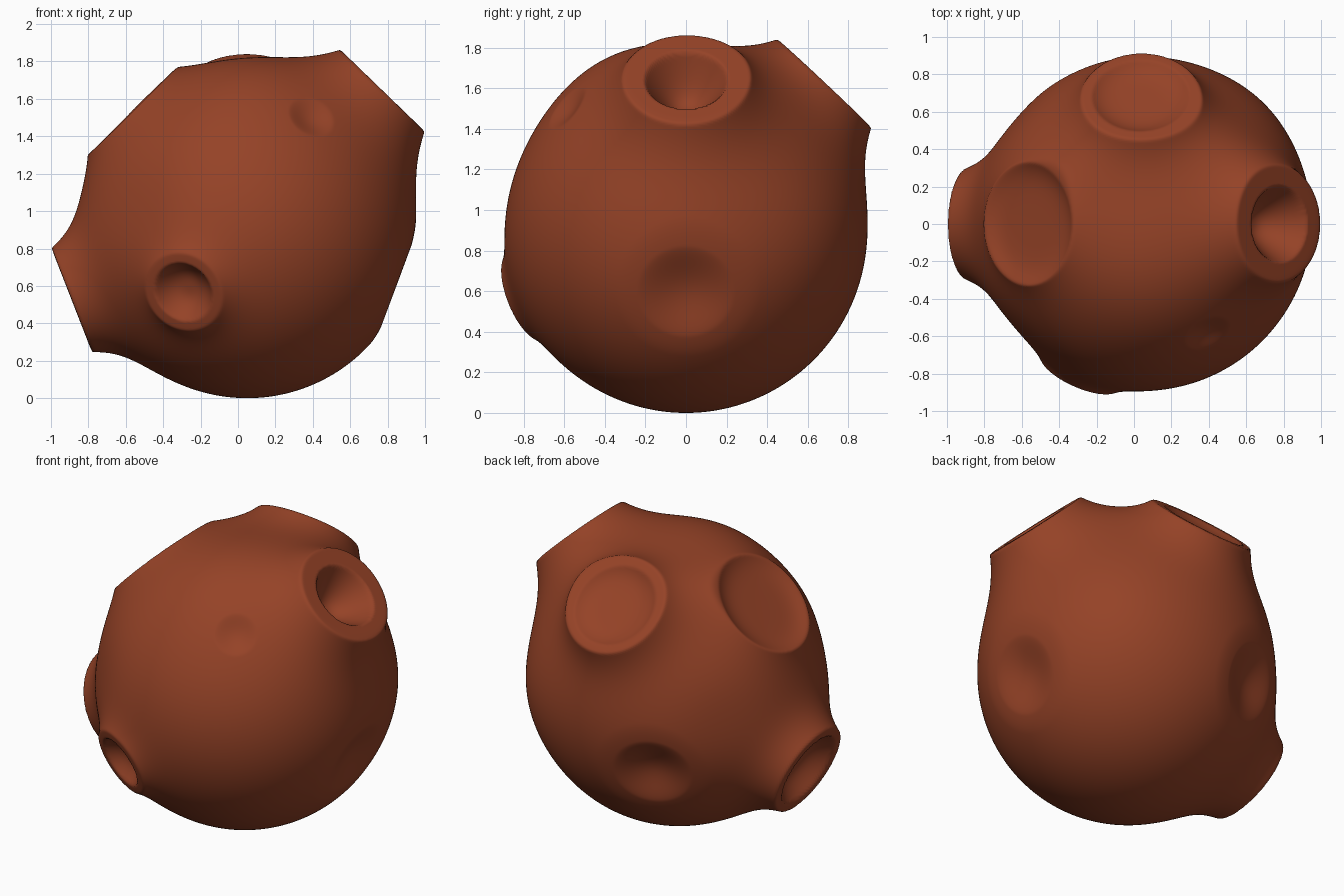
import bpy, bmesh, math
from mathutils import Vector

if "Cube" in bpy.data.objects:
    bpy.data.objects.remove(bpy.data.objects["Cube"])

CENTRE = Vector((0.05, 0, 0.89))
RADIUS = 0.89

# Craters: direction, plane distance, rim radius, slope width (deg), bowl radius, bowl depth, bowl power
CRATERS = [
    ((-0.935, 0, -0.365), 1.008, 0.298, 6.5, 0.245, 0.13, 4),     # left, low
    ((0.725, 0, 0.75), 1.045, 0.308, 9.5, 0.205, 0.20, 2.5),      # right, high
    ((-0.62, 0, 0.645), 0.895, 0.32, 8.0, 0.33, 0.045, 6),        # left, high
    ((-0.015, 0.685, 0.73), 1.002, 0.312, 8.0, 0.26, 0.045, 5),   # back, high
    ((-0.345, -0.81, -0.325), 0.93, 0.22, 6.0, 0.165, 0.09, 3),   # front, low
]
# Soft dents: direction, plane distance, bowl radius, depth
DENTS = [
    ((0.79, 0, -0.29), 0.855, 0.24, 0.045),      # right, low
    ((-0.33, 0.75, -0.26), 0.855, 0.24, 0.06),   # back, low
    ((0.34, -0.58, 0.61), 2.0, 0.13, 0.03),      # front, high
]
# Broad swellings and hollows between craters: direction, height, spread (deg)
SWELLS = [
    ((0.05, -0.4, 0.9), 0.045, 26),
    ((-0.36, 0.36, 0.83), 0.025, 14),
    ((0.4, 0.4, 0.8), 0.03, 16),
    ((0.7, 0.7, -0.05), 0.02, 24),
    ((-0.7, -0.7, 0.15), -0.02, 18),
    ((-0.75, 0.6, 0.1), -0.012, 15),
]

rises, bowls = [], []
for d, plane, rim, width, bowl, depth, power in CRATERS:
    n = Vector(d).normalized()
    rises.append((n, math.atan2(rim, plane), math.hypot(plane, rim) - RADIUS, math.radians(width)))
    bowls.append((n, plane, 0.012, bowl, depth, power, 1))
for d, plane, bowl, depth in DENTS:
    bowls.append((Vector(d).normalized(), plane, 0.04, bowl, depth, 2, 1.5))
swells = [(Vector(d).normalized(), h, math.radians(s)) for d, h, s in SWELLS]


def angle_to(a, b):
    return math.acos(max(-1, min(1, a.dot(b))))


def soft_min(a, b, k):
    h = max(k - abs(a - b), 0) / k
    return min(a, b) - h * h * k / 4


def surface(direction):
    """Radius of the cratered ball along a direction."""
    r = RADIUS
    # raised slopes around the rims
    for n, edge, rise, width in rises:
        r += rise * math.exp(-max(0, angle_to(direction, n) - edge) / width)
    # broad swellings
    for n, height, spread in swells:
        r += height * math.exp(-(angle_to(direction, n) / spread) ** 2)
    # flat cut across each crater
    near = [(direction.dot(b[0]), b) for b in bowls if direction.dot(b[0]) > 0.7]
    for c, (_, plane, soft, *_rest) in near:
        r = soft_min(r, plane / c, soft)
    # bowl sunk into each cut
    flat = r
    for c, (_, _, _, bowl, depth, power, ease) in near:
        t = flat * math.sqrt(max(0, 1 - c * c)) / bowl
        if t < 1:
            r -= depth * (1 - t ** power) ** ease
    return r


# Ball made from an evenly subdivided cube
bm = bmesh.new()
bmesh.ops.create_cube(bm, size=2)
bmesh.ops.subdivide_edges(bm, edges=bm.edges[:], cuts=149, use_grid_fill=True)
for v in bm.verts:
    d = Vector([math.tan(c * math.pi / 4) for c in v.co]).normalized()
    v.co = CENTRE + d * surface(d)
mesh = bpy.data.meshes.new("cratered_ball")
bm.to_mesh(mesh)
bm.free()

ball = bpy.data.objects.new("cratered_ball", mesh)
bpy.context.collection.objects.link(ball)
clay = bpy.data.materials.new("rust_clay")
clay.diffuse_color = (0.30, 0.055, 0.02, 1)
clay.use_nodes = True
clay.node_tree.nodes["Principled BSDF"].inputs["Base Color"].default_value = clay.diffuse_color
mesh.materials.append(clay)

bpy.context.view_layer.objects.active = ball
ball.select_set(True)
bpy.ops.object.shade_smooth_by_angle(angle=math.radians(70))
